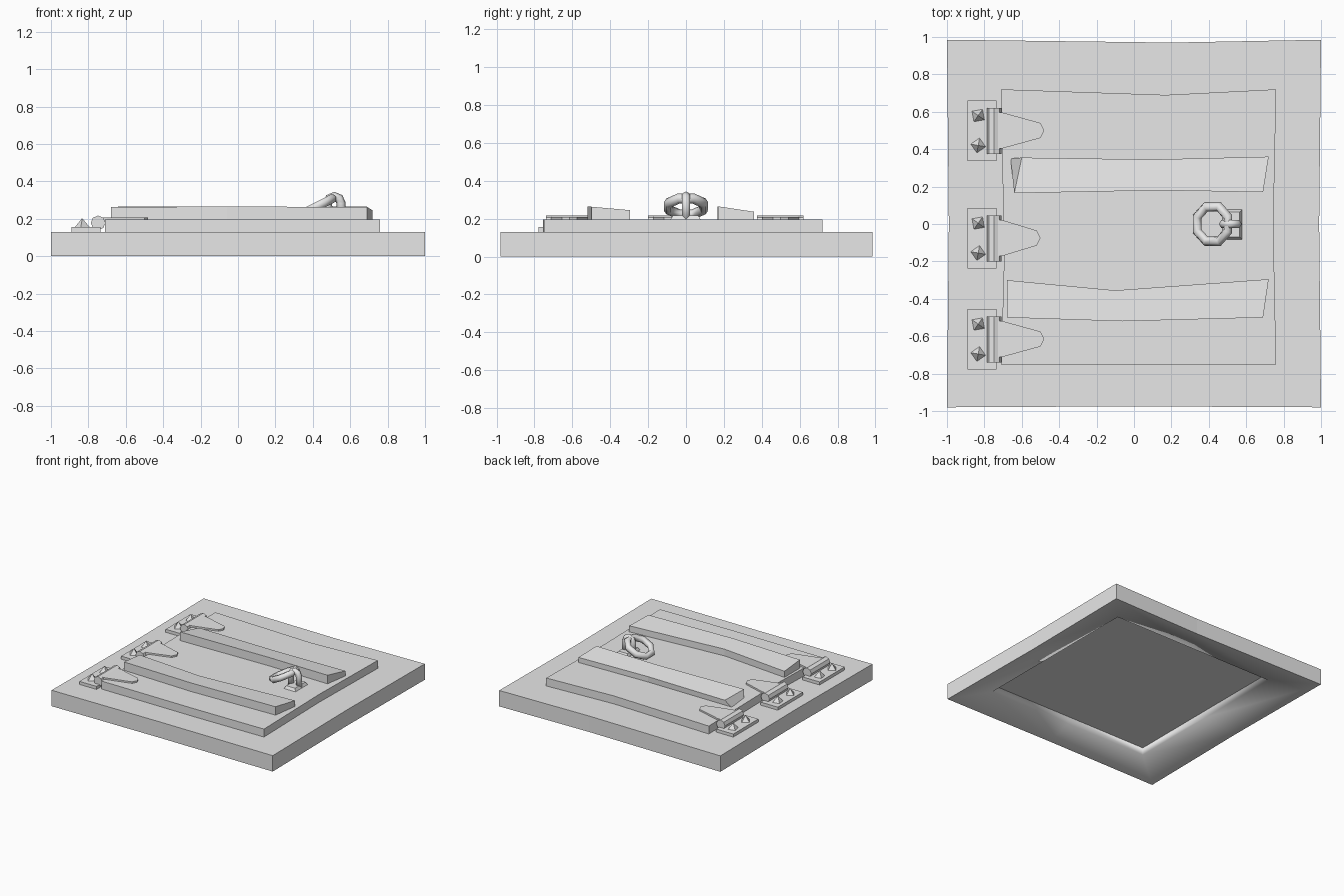
import bpy
import bmesh
from math import cos, sin, pi, radians
from mathutils import Matrix, Vector

cube = bpy.data.objects.get("Cube")
if cube:
    bpy.data.objects.remove(cube)

grey = bpy.data.materials.new("plain_grey")
grey.use_nodes = True
grey.diffuse_color = (0.8, 0.8, 0.8, 1)
grey.node_tree.nodes["Principled BSDF"].inputs["Base Color"].default_value = (0.8, 0.8, 0.8, 1)


def finish(name, bm, smooth=False):
    bmesh.ops.recalc_face_normals(bm, faces=bm.faces)
    mesh = bpy.data.meshes.new(name)
    bm.to_mesh(mesh)
    bm.free()
    mesh.materials.append(grey)
    obj = bpy.data.objects.new(name, mesh)
    bpy.context.collection.objects.link(obj)
    if smooth:
        for p in mesh.polygons:
            p.use_smooth = True
    return obj


def prism(name, outline, z0, z1, top=None):
    """Upright prism; top may give other points for the upper outline, with z."""
    bm = bmesh.new()
    lower = [bm.verts.new((x, y, z0)) for x, y in outline]
    upper = [bm.verts.new(p) for p in (top or [(x, y, z1) for x, y in outline])]
    n = len(outline)
    bm.faces.new(lower)
    bm.faces.new(upper)
    for i in range(n):
        j = (i + 1) % n
        bm.faces.new((lower[i], lower[j], upper[j], upper[i]))
    return finish(name, bm)


def rect(x0, x1, y0, y1):
    return [(x0, y0), (x1, y0), (x1, y1), (x0, y1)]


def tube(name, path, radius, sides, closed, matrix=Matrix()):
    """Round tube along a path lying in the local XY plane."""
    bm = bmesh.new()
    n = len(path)
    rings = []
    for i, p in enumerate(path):
        a = path[(i - 1) % n] if closed or i > 0 else p
        b = path[(i + 1) % n] if closed or i < n - 1 else p
        t = (b - a).normalized()
        side = Vector((t.y, -t.x, 0))
        rings.append([bm.verts.new(matrix @ (p + radius * (
            cos(2 * pi * k / sides) * side + sin(2 * pi * k / sides) * Vector((0, 0, 1)))))
            for k in range(sides)])
    for i in range(n if closed else n - 1):
        r, s = rings[i], rings[(i + 1) % n]
        for k in range(sides):
            m = (k + 1) % sides
            bm.faces.new((r[k], r[m], s[m], s[k]))
    if not closed:
        bm.faces.new(rings[0])
        bm.faces.new(rings[-1])
    return finish(name, bm, True)


# Frame: worn slab with a shallow, softly sloped recess underneath
outer = [(-1, -0.98), (0, -0.975), (1, -0.98), (0.99, 0), (1, 0.985),
         (0.2, 0.97), (-1, 0.985), (-0.99, 0)]
inner = [(-0.69, -0.72), (0.04, -0.72), (0.78, -0.72), (0.78, 0.01), (0.78, 0.74),
         (0.04, 0.74), (-0.69, 0.74), (-0.69, 0.01)]
bm = bmesh.new()
loops = [[bm.verts.new((x, y, z)) for x, y in pts] for pts, z in
         ((outer, 0.13), (outer, 0), (inner, 0.03), (inner, 0.09))]
bm.faces.new(loops[0])
bm.faces.new(loops[3])
for level in range(3):
    a, b = loops[level], loops[level + 1]
    for i in range(8):
        j = (i + 1) % 8
        face = bm.faces.new((a[i], a[j], b[j], b[i]))
        face.smooth = level > 0
for i in range(8):
    for level in (1, 3):
        edge = bm.edges.get((loops[level][i], loops[level][(i + 1) % 8]))
        edge.smooth = False
finish("frame", bm)

# Door panel
prism("door_panel", [(-0.71, -0.75), (0.1, -0.755), (0.76, -0.75), (0.745, -0.02),
                     (0.76, 0.72), (0.17, 0.69), (-0.71, 0.72), (-0.695, -0.2)], 0.1, 0.195)

# Two cross battens with slanted tops
front = [(-0.68, -0.5), (-0.06, -0.52), (0.69, -0.5), (0.72, -0.295), (-0.1, -0.355), (-0.68, -0.3)]
back = [(-0.64, 0.165), (0.15, 0.18), (0.69, 0.17), (0.72, 0.36), (0.1, 0.345), (-0.66, 0.35)]
prism("front_batten", front, 0.19, 0, [(x, y, 0.265 - 0.09 * (y + 0.52)) for x, y in front])
back_top = back[:-1] + [(-0.6, 0.355)]
prism("back_batten", back, 0.19, 0, [(x, y, 0.265 - 0.15 * (y - 0.17)) for x, y in back_top])

# Three hinges: plate, barrel, strap and two pointed studs
for label, y, tip in (("back", 0.5, -0.48), ("middle", -0.075, -0.5), ("front", -0.615, -0.48)):
    prism(label + "_hinge_plate", rect(-0.89, -0.735, y - 0.163, y + 0.16), 0.12, 0.155)
    bm = bmesh.new()
    bmesh.ops.create_cone(bm, cap_ends=True, segments=8, radius1=0.039, radius2=0.039, depth=0.245,
                          matrix=Matrix.Translation((-0.748, y - 0.002, 0.178))
                          @ Matrix.Rotation(pi / 2, 4, "X"))
    finish(label + "_hinge_barrel", bm)
    bpy.context.view_layer.objects.active = bpy.context.collection.objects[label + "_hinge_barrel"]
    half = [(-0.74, 0.1), (-0.7, 0.095), (tip - 0.02, 0.04), (tip, 0.0)]
    strap = [(x, y - w) for x, w in half] + [(x, y + w) for x, w in reversed(half[:-1])]
    prism(label + "_hinge_strap", strap, 0.185, 0.208)
    for dy, turn in ((0.08, 10), (-0.08, 35)):
        bm = bmesh.new()
        bmesh.ops.create_cone(bm, cap_ends=True, segments=4, radius1=0.042, radius2=0, depth=0.05,
                              matrix=Matrix.Translation((-0.833, y + dy, 0.178))
                              @ Matrix.Rotation(radians(45 + turn), 4, "Z"))
        finish(label + "_hinge_stud", bm)

# Pull ring with its plate and staple
prism("ring_plate", rect(0.47, 0.58, -0.085, 0.08), 0.19, 0,
      [(0.485, -0.07, 0.217), (0.565, -0.07, 0.217), (0.565, 0.065, 0.217), (0.485, 0.065, 0.217)])
circle = [Vector((0.1 * cos(pi * i / 4 + pi / 8), 0.1 * sin(pi * i / 4 + pi / 8), 0)) for i in range(8)]
tube("pull_ring", circle, 0.027, 6, True,
     Matrix.Translation((0.42, 0, 0.265)) @ Matrix.Rotation(radians(-27), 4, "Y"))
arch = [Vector((0.036, -0.09, 0))]
arch += [Vector((0.036 * cos(pi * i / 4), 0.036 * sin(pi * i / 4), 0)) for i in range(5)]
arch += [Vector((-0.036, -0.09, 0))]
tube("ring_staple", arch, 0.025, 6, False,
     Matrix.Translation((0.515, 0, 0.283)) @ Matrix.Rotation(pi / 2, 4, "X"))
